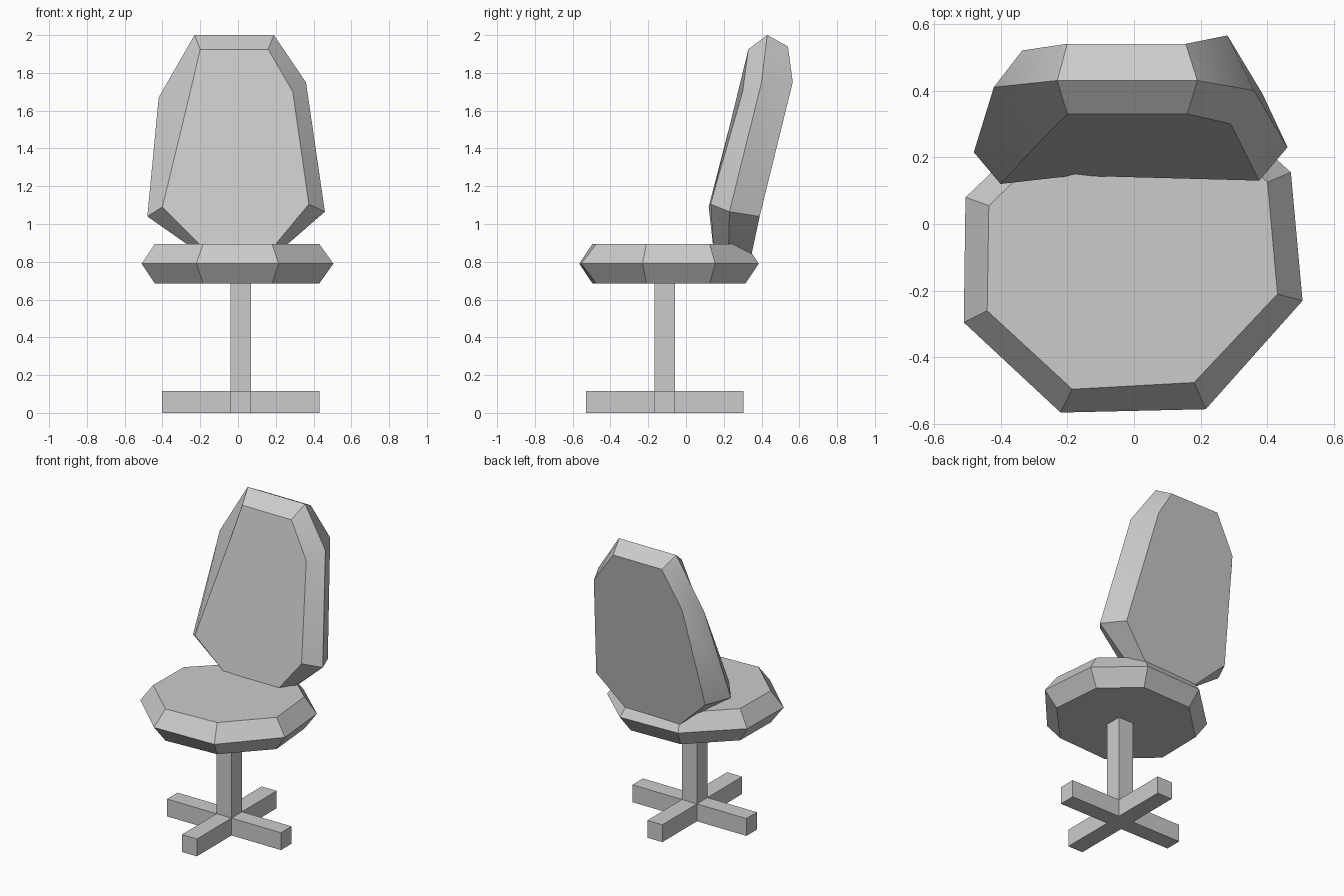
import bpy
import bmesh
import math

cube = bpy.data.objects.get("Cube")
if cube:
    bpy.data.objects.remove(cube, do_unlink=True)

grey = bpy.data.materials.new("plain_grey")
grey.use_nodes = True
GREY = (0.6, 0.6, 0.6, 1)
grey.diffuse_color = GREY
grey.node_tree.nodes["Principled BSDF"].inputs["Base Color"].default_value = GREY


def finish(name, bm):
    bmesh.ops.recalc_face_normals(bm, faces=bm.faces)
    mesh = bpy.data.meshes.new(name)
    bm.to_mesh(mesh)
    bm.free()
    mesh.materials.append(grey)
    obj = bpy.data.objects.new(name, mesh)
    bpy.context.collection.objects.link(obj)
    return obj


def loft(name, loops):
    """Skin a stack of matching outlines and cap both ends."""
    bm = bmesh.new()
    rings = [[bm.verts.new(p) for p in loop] for loop in loops]
    for a, b in zip(rings, rings[1:]):
        for i in range(len(a)):
            j = (i + 1) % len(a)
            bm.faces.new((a[i], a[j], b[j], b[i]))
    bm.faces.new(rings[0])
    bm.faces.new(rings[-1])
    return finish(name, bm)


# Seat: slightly irregular octagon, bevelled above and below
rim = [(-.22, -.565), (.215, -.555), (.505, -.23), (.47, .155),
       (.215, .385), (-.2, .37), (-.505, .08), (-.51, -.295)]
flat = [(-.185, -.495), (.18, -.475), (.43, -.21), (.40, .125),
        (.185, .315), (-.175, .305), (-.435, .055), (-.44, -.26)]
loft("seat", [[(x, y, .685) for x, y in flat],
              [(x, y, .79) for x, y in rim],
              [(x, y, .895) for x, y in flat]])

# Backrest: leaning eight-sided cushion with front, middle and rear outlines
front = [(-.2, .33, 1.925), (.16, .33, 1.925), (.29, .30, 1.7), (.375, .13, 1.105),
         (.18, .145, .87), (-.18, .145, .87), (-.4, .12, 1.09), (-.26, .27, 1.67)]
middle = [(-.23, .43, 2), (.19, .43, 2), (.36, .40, 1.75), (.46, .23, 1.065),
          (.23, .225, .865), (-.23, .22, .865), (-.48, .215, 1.04), (-.42, .41, 1.67)]
rear = [(-.2, .54, 1.94), (.155, .54, 1.94), (.28, .565, 1.75), (.385, .39, 1.04),
        (.19, .345, .83), (-.19, .34, .83), (-.4, .37, 1.03), (-.335, .52, 1.7)]
back = loft("backrest", [front, middle, rear])
bpy.context.view_layer.objects.active = back
back.select_set(True)
bpy.ops.object.shade_smooth_by_angle(angle=math.radians(30))
back.select_set(False)

# Pedestal: cross-shaped foot with a square post growing from its hub
CX, CY, HALF, REACH, FOOT, TOP = .015, -.1125, .055, .4175, .115, .69
bm = bmesh.new()
corners = []
for k in range(4):
    c, s = round(math.cos(k * math.pi / 2)), round(math.sin(k * math.pi / 2))
    for u, v in ((REACH, -HALF), (REACH, HALF), (HALF, HALF)):
        corners.append(bm.verts.new((CX + u * c - v * s, CY + u * s + v * c, 0)))
base = bm.faces.new(corners)
ext = bmesh.ops.extrude_face_region(bm, geom=[base], use_keep_orig=True)
bmesh.ops.translate(bm, vec=(0, 0, FOOT),
                    verts=[g for g in ext["geom"] if isinstance(g, bmesh.types.BMVert)])
finish("cross_foot", bm)

post = [(CX - HALF, CY - HALF), (CX + HALF, CY - HALF),
        (CX + HALF, CY + HALF), (CX - HALF, CY + HALF)]
loft("post", [[(x, y, z) for x, y in post] for z in (FOOT, TOP)])
